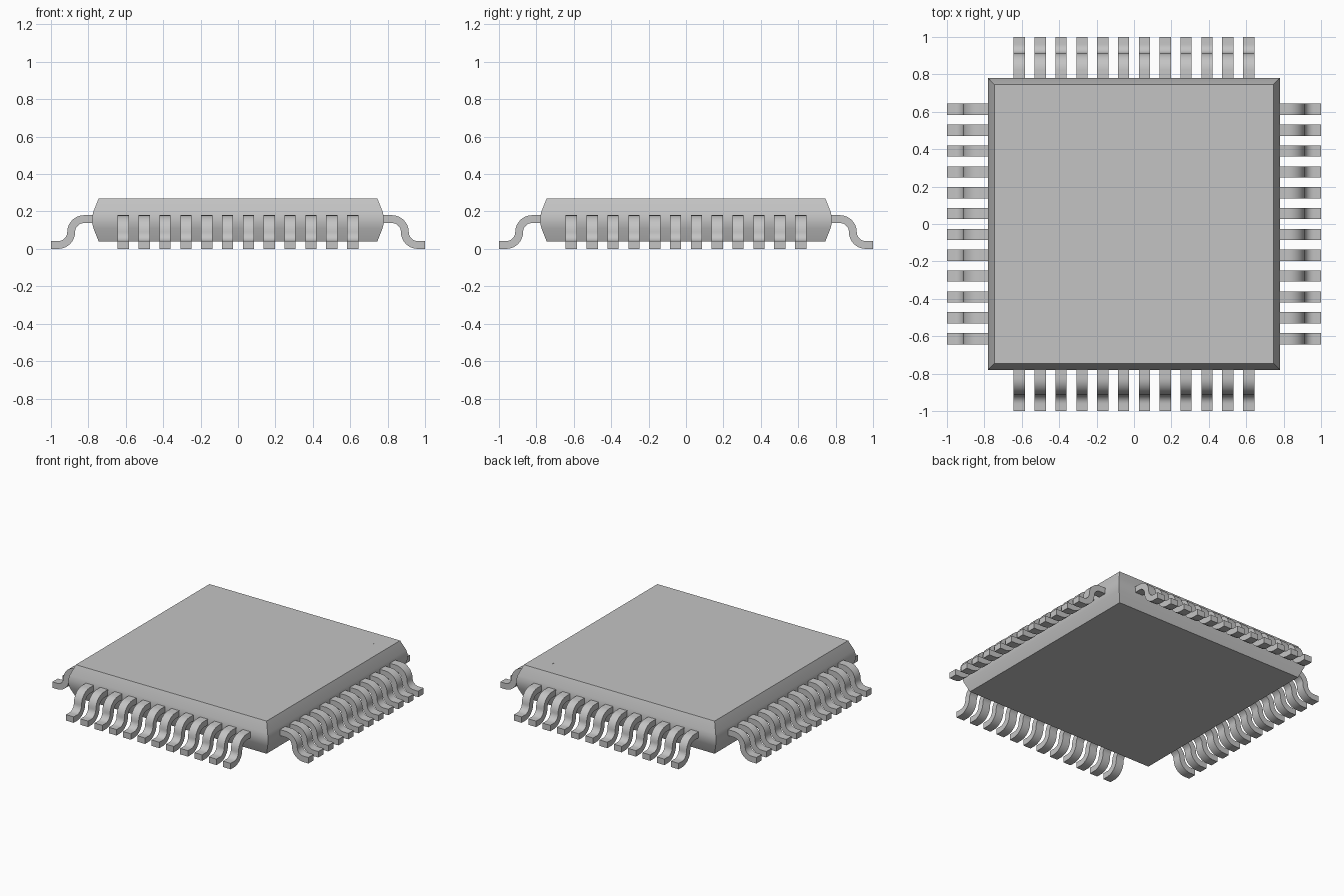
import bpy, bmesh, math

if "Cube" in bpy.data.objects:
    bpy.data.objects.remove(bpy.data.objects["Cube"], do_unlink=True)

# Single light grey material
grey = bpy.data.materials.new("light_grey")
grey.use_nodes = True
colour = (0.55, 0.55, 0.55, 1.0)
grey.diffuse_color = colour
grey.node_tree.nodes["Principled BSDF"].inputs["Base Color"].default_value = colour


def finish(name, bm, angle=35):
    """Turn a bmesh into a smooth-shaded object with sharp edges kept."""
    bmesh.ops.recalc_face_normals(bm, faces=bm.faces[:])
    mesh = bpy.data.meshes.new(name)
    bm.to_mesh(mesh)
    bm.free()
    mesh.materials.append(grey)
    obj = bpy.data.objects.new(name, mesh)
    bpy.context.collection.objects.link(obj)
    bpy.ops.object.select_all(action="DESELECT")
    bpy.context.view_layer.objects.active = obj
    obj.select_set(True)
    bpy.ops.object.shade_smooth_by_angle(angle=math.radians(angle))
    return obj


# Package body: stacked square rings following a tapered edge profile
profile = [(0.745, 0.04), (0.773, 0.11), (0.78, 0.14),
           (0.78, 0.17), (0.773, 0.20), (0.745, 0.27)]
bm = bmesh.new()
rings = [[bm.verts.new((sx * h, sy * h, z))
          for sx, sy in ((-1, -1), (1, -1), (1, 1), (-1, 1))] for h, z in profile]
for low, high in zip(rings, rings[1:]):
    for i in range(4):
        j = (i + 1) % 4
        bm.faces.new((low[i], low[j], high[j], high[i]))
bm.faces.new(rings[0][::-1])
bm.faces.new(rings[-1])
finish("package_body", bm)

# Gull-wing lead centre line: (distance out, height, normal angle)
THICK, WIDTH, BEND, STEPS = 0.042, 0.06, 0.069, 8
start, low_z = 0.823, THICK / 2
mid_z = low_z + BEND
path = [(0.74, mid_z + BEND, math.pi / 2)]
for k in range(STEPS + 1):
    a = math.pi / 2 * (1 - k / STEPS)
    path.append((start + BEND * math.cos(a), mid_z + BEND * math.sin(a), a))
for k in range(1, STEPS + 1):
    a = math.pi / 2 * k / STEPS
    path.append((start + 2 * BEND - BEND * math.cos(a), mid_z - BEND * math.sin(a), a))
path.append((1.0, low_z, math.pi / 2))


def add_lead(bm, offset, turn):
    """Sweep a rectangular section along the bent path, on one side of the body."""
    c, s = math.cos(turn), math.sin(turn)
    sections = []
    for d, z, a in path:
        ring = []
        for side, face in ((-1, -1), (1, -1), (1, 1), (-1, 1)):
            x = d + face * THICK / 2 * math.cos(a)
            y = offset + side * WIDTH / 2
            ring.append(bm.verts.new((x * c - y * s, x * s + y * c,
                                      z + face * THICK / 2 * math.sin(a))))
        sections.append(ring)
    for p, q in zip(sections, sections[1:]):
        for i in range(4):
            j = (i + 1) % 4
            bm.faces.new((p[i], p[j], q[j], q[i]))
    bm.faces.new(sections[0][::-1])
    bm.faces.new(sections[-1])


# Twelve leads on each of the four sides
for name, quarter in (("left", 0), ("back", 1), ("right", 2), ("front", 3)):
    bm = bmesh.new()
    for n in range(12):
        add_lead(bm, (n - 5.5) * 0.1115, quarter * math.pi / 2)
    finish(name + "_leads", bm)

# Tiny flush orientation mark near one corner
bm = bmesh.new()
bmesh.ops.create_cone(bm, cap_ends=True, segments=16, radius1=0.02, radius2=0.02, depth=0.004)
bmesh.ops.translate(bm, verts=bm.verts[:], vec=(0.62, 0.62, 0.2685))
finish("orientation_mark", bm)
